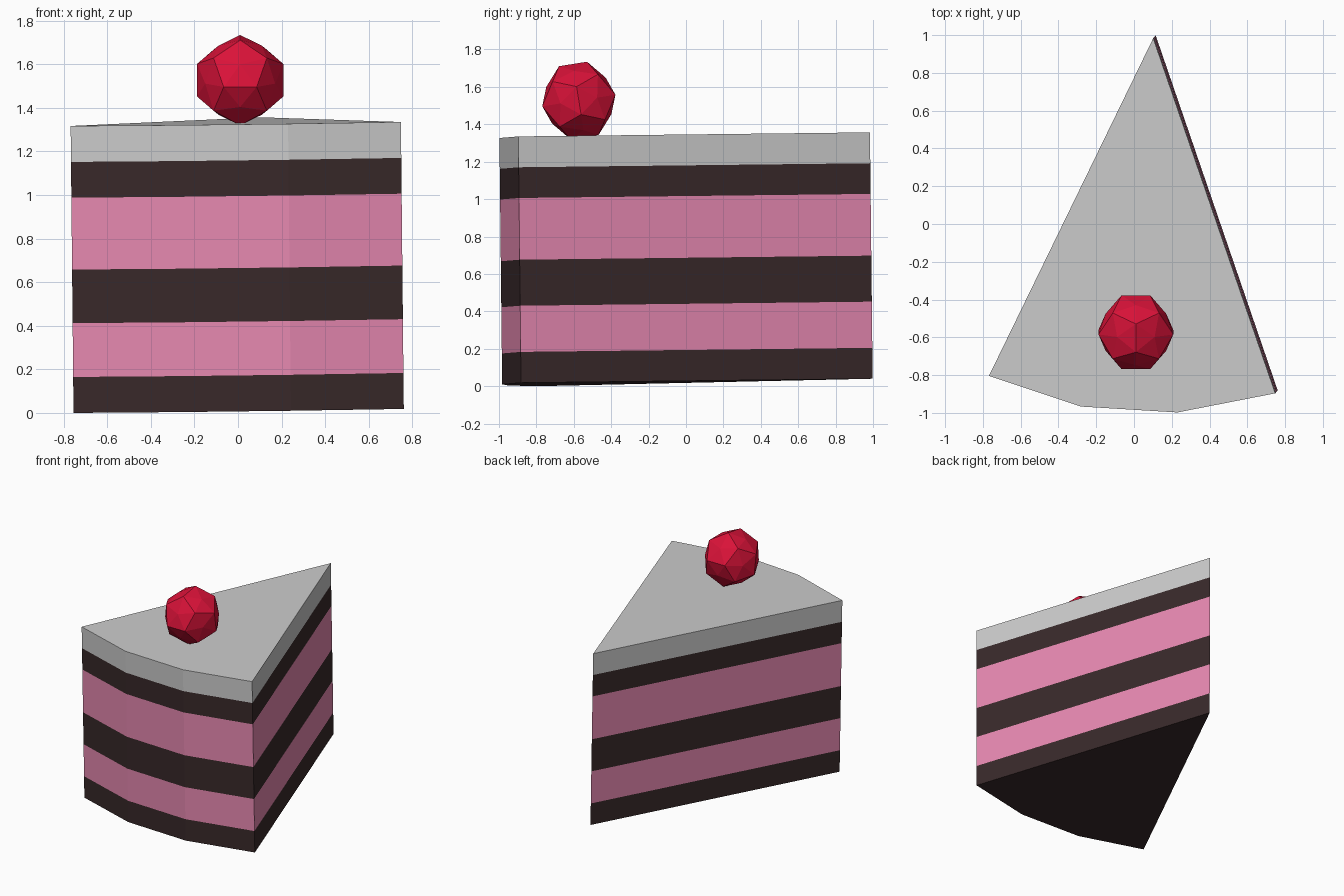
import bpy, bmesh, math
from mathutils import Vector, Matrix

if "Cube" in bpy.data.objects:
    bpy.data.objects.remove(bpy.data.objects["Cube"])


def material(name, rgb):
    m = bpy.data.materials.new(name)
    m.diffuse_color = (*rgb, 1)
    m.use_nodes = True
    m.node_tree.nodes["Principled BSDF"].inputs["Base Color"].default_value = m.diffuse_color
    return m


def add_object(name, bm, mats):
    bmesh.ops.recalc_face_normals(bm, faces=bm.faces[:])
    me = bpy.data.meshes.new(name)
    bm.to_mesh(me)
    bm.free()
    for m in mats:
        me.materials.append(m)
    ob = bpy.data.objects.new(name, me)
    bpy.context.collection.objects.link(ob)
    return ob


sponge = material("chocolate_sponge", (0.04, 0.022, 0.023))
cream = material("pink_cream", (0.80, 0.25, 0.44))
icing = material("icing", (0.8, 0.8, 0.8))
red = material("cherry_red", (0.70, 0.006, 0.04))

# Cake slice: wedge outline lofted through the layer heights, leaning slightly
outline = [(0.115, 0.998), (-0.755, -0.79), (-0.268, -0.952),
           (0.243, -0.983), (0.761, -0.882)]
heights = [0, 0.165, 0.412, 0.658, 0.988, 1.152, 1.317]
layer_slots = [0, 1, 0, 1, 0, 2]

bm = bmesh.new()
rings = [[bm.verts.new((x - 0.010 * h, y - 0.011 * h,
                        0.0224 + 0.013 * x + 0.016 * y + h))
          for x, y in outline] for h in heights]
n = len(outline)
for lower, upper, slot in zip(rings, rings[1:], layer_slots):
    for i in range(n):
        j = (i + 1) % n
        bm.faces.new((lower[i], lower[j], upper[j], upper[i])).material_index = slot
bm.faces.new(rings[0]).material_index = 0
bm.faces.new(rings[-1]).material_index = 2
add_object("cake_slice", bm, [sponge, cream, icing])

# Cherry: dodecahedron with gently raised face centres
R = 0.212
phi = (1 + math.sqrt(5)) / 2
signs = (-1, 1)
corners = [Vector((a, b, c)) for a in signs for b in signs for c in signs]
centres = []
for a in signs:
    for b in signs:
        for k in range(3):
            v, c = [0, a / phi, b * phi], [a, 0, b * phi]
            corners.append(Vector(v[k:] + v[:k]))
            centres.append(Vector(c[k:] + c[:k]))

bm = bmesh.new()
for p in corners:
    bm.verts.new(p.normalized() * R)
for p in centres:
    bm.verts.new(p.normalized() * R * 0.89)
bmesh.ops.convex_hull(bm, input=bm.verts[:])
bm.transform(Matrix.Translation((0.01, -0.573, 1.527)) @
             Matrix.Rotation(math.radians(9), 4, 'X'))
add_object("cherry", bm, [red])
